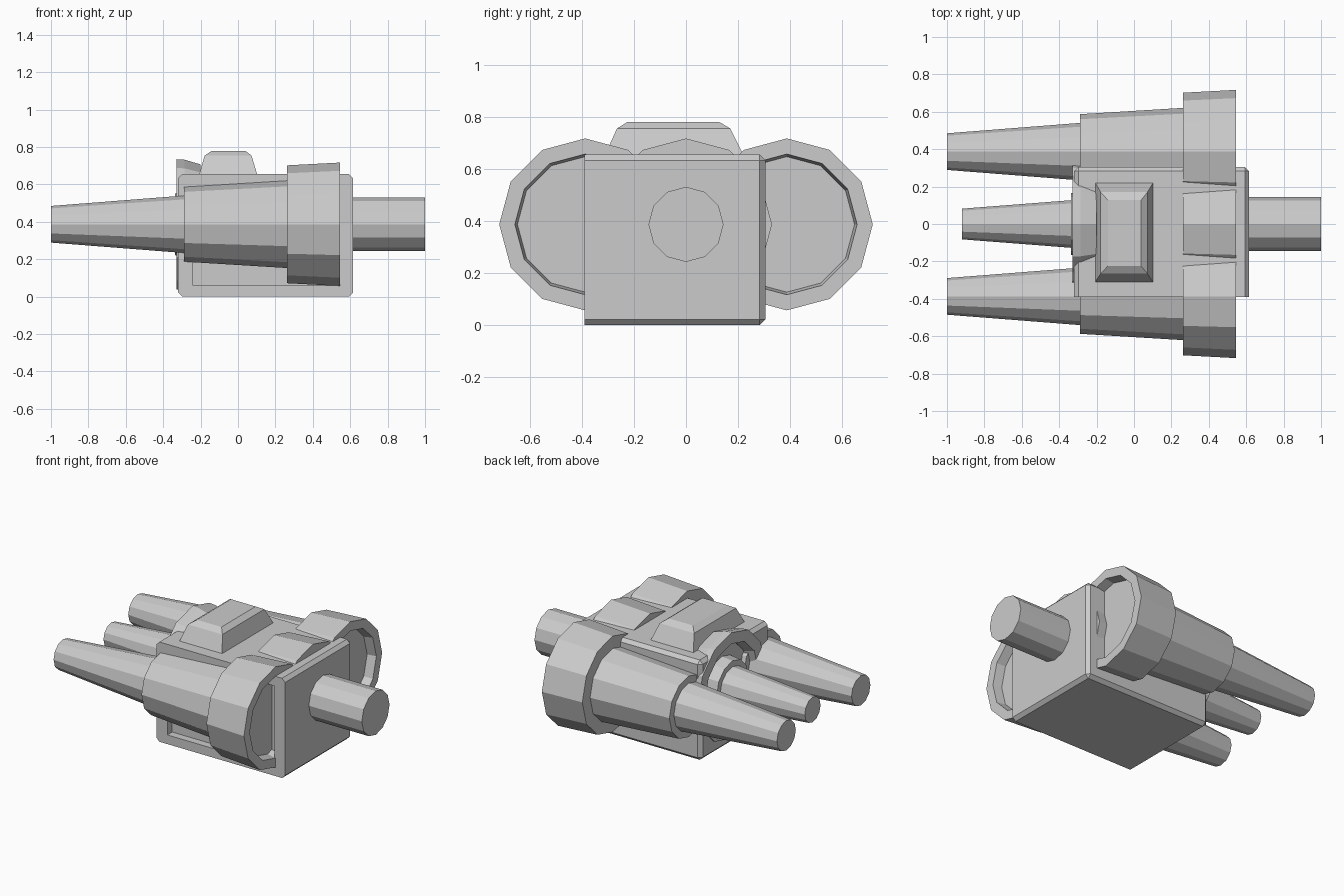
import bpy, bmesh, math
from mathutils import Vector

if "Cube" in bpy.data.objects:
    bpy.data.objects.remove(bpy.data.objects["Cube"])

AXIS_Z = 0.387


def finish(name, bm):
    bmesh.ops.recalc_face_normals(bm, faces=bm.faces)
    me = bpy.data.meshes.new(name)
    bm.to_mesh(me)
    bm.free()
    ob = bpy.data.objects.new(name, me)
    bpy.context.collection.objects.link(ob)
    return ob


def lathe(name, profile, y=0.0, n=12):
    """Spin (x, radius) points around an axis parallel to x."""
    bm = bmesh.new()
    rings = []
    for x, r in profile:
        if r == 0:
            rings.append([bm.verts.new((x, y, AXIS_Z))] * n)
        else:
            rings.append([bm.verts.new((x, y + r * math.cos(math.tau * i / n),
                                        AXIS_Z + r * math.sin(math.tau * i / n)))
                          for i in range(n)])
    for a, b in zip(rings, rings[1:]):
        for i in range(n):
            j = (i + 1) % n
            bm.faces.new(list(dict.fromkeys((a[i], a[j], b[j], b[i]))))
    bmesh.ops.dissolve_limit(bm, angle_limit=0.001, verts=bm.verts, edges=bm.edges)
    return finish(name, bm)


def box_mesh(lo, hi):
    bm = bmesh.new()
    bmesh.ops.create_cube(bm, size=1)
    lo, hi = Vector(lo), Vector(hi)
    for v in bm.verts:
        v.co = (lo + hi) / 2 + Vector(a * b for a, b in zip(v.co, hi - lo))
    return bm


# Main housing: chamfered everywhere except around its front face
bm = box_mesh((-0.32, -0.39, 0), (0.615, 0.305, 0.655))
edges = [e for e in bm.edges if max(v.co.y for v in e.verts) > 0]
bmesh.ops.bevel(bm, geom=edges, offset=0.022, segments=1, affect='EDGES', profile=0.5)
housing = finish("housing", bm)

# Recessed side panel and round socket cut into the housing
panel_cutter = finish("panel_cutter", box_mesh((-0.24, -0.5, 0.06), (0.54, -0.34, 0.59)))
socket_cutter = lathe("socket_cutter", [(-0.5, 0), (-0.5, 0.275), (-0.26, 0.275), (-0.26, 0)])
for cutter in (panel_cutter, socket_cutter):
    cutter.hide_render = True
    cutter.hide_set(True)
    mod = housing.modifiers.new(cutter.name, 'BOOLEAN')
    mod.object = cutter
    mod.operation = 'DIFFERENCE'
    mod.solver = 'EXACT'

# Outer barrels: nose, sleeve and hollow rear collar on both sides
for side, y in (("front", -0.387), ("back", 0.387)):
    lathe(side + "_nose", [(-1, 0), (-1, 0.098), (-0.27, 0.155), (-0.27, 0)], y)
    lathe(side + "_sleeve", [(-0.29, 0), (-0.29, 0.2), (0.28, 0.235), (0.28, 0)], y)
    lathe(side + "_collar", [(0.262, 0), (0.262, 0.315), (0.545, 0.33),
                             (0.545, 0.27), (0.485, 0.26), (0.485, 0)], y)

# Middle barrel, mostly buried in the housing
lathe("middle_nose", [(-0.92, 0), (-0.92, 0.082), (-0.3, 0.13), (-0.3, 0)])
lathe("middle_sleeve", [(-0.315, 0), (-0.338, 0.13), (-0.338, 0.165),
                        (-0.25, 0.175), (-0.25, 0)])
lathe("middle_collar", [(0.262, 0), (0.262, 0.315), (0.545, 0.33), (0.545, 0)])

# Socket rim around the middle barrel
lathe("socket_rim", [(-0.20, 0.275), (-0.20, 0.32), (-0.285, 0.345), (-0.33, 0.348),
                     (-0.33, 0.275), (-0.27, 0.255), (-0.20, 0.275)])

# Rear shaft
lathe("rear_shaft", [(0.58, 0), (0.58, 0.144), (1, 0.144), (1, 0)])

# Raised top hatch with tapered sides
bm = bmesh.new()
layers = []
for x0, x1, y0, y1, z in ((-0.21, 0.105, -0.315, 0.225, 0.645),
                          (-0.178, 0.072, -0.265, 0.17, 0.755),
                          (-0.14, 0.038, -0.225, 0.128, 0.78)):
    layers.append([bm.verts.new((x, y, z)) for x, y in
                   ((x0, y0), (x1, y0), (x1, y1), (x0, y1))])
for a, b in zip(layers, layers[1:]):
    for i in range(4):
        bm.faces.new((a[i], a[(i + 1) % 4], b[(i + 1) % 4], b[i]))
bm.faces.new(layers[0])
bm.faces.new(layers[-1])
finish("top_hatch", bm)
